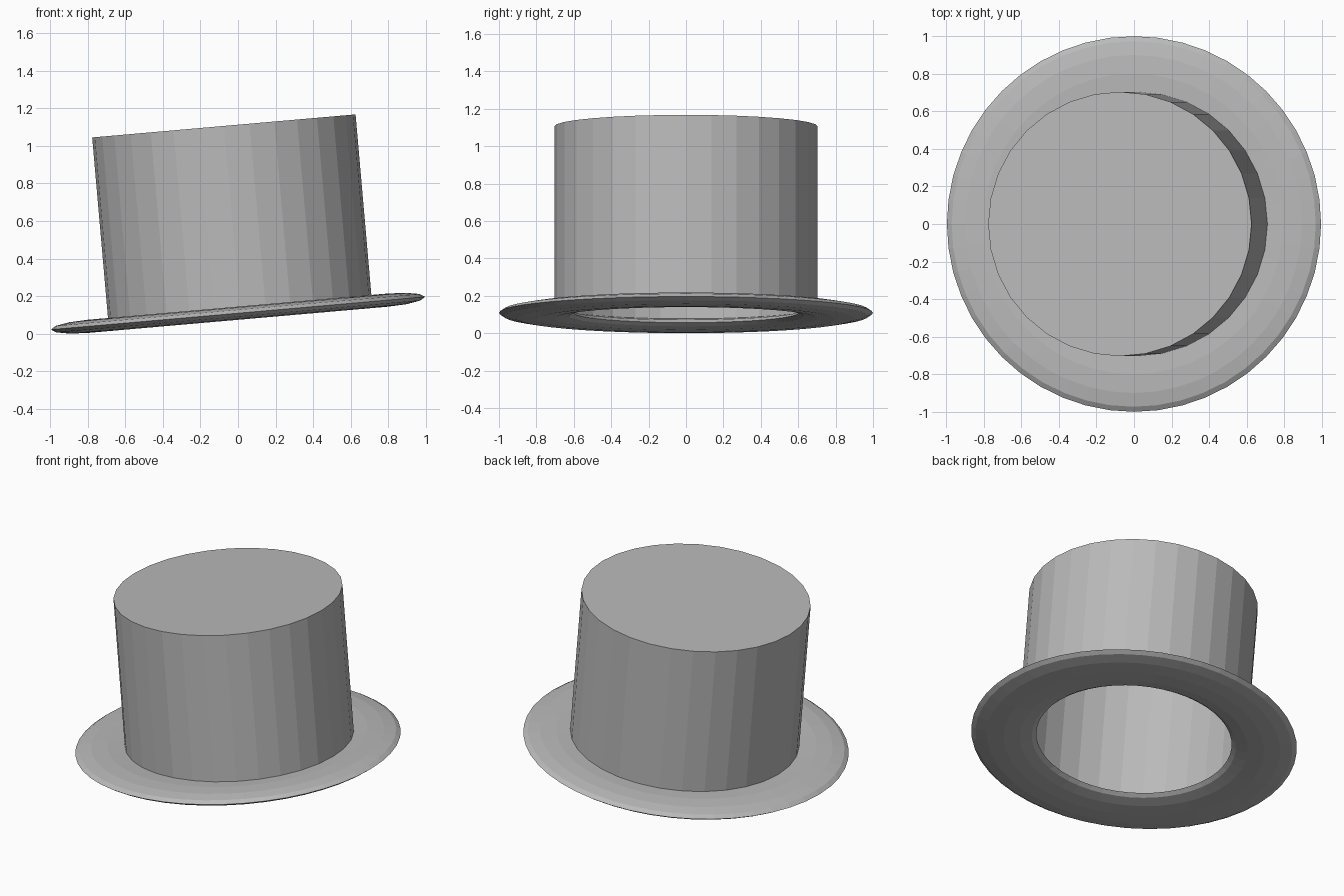
import bpy, math
from mathutils import Matrix

if "Cube" in bpy.data.objects:
    bpy.data.objects.remove(bpy.data.objects["Cube"])

# Whole hat leans five degrees to the left
tilt = Matrix.Translation((0, 0, 0.109)) @ Matrix.Rotation(math.radians(-5), 4, 'Y')

felt = bpy.data.materials.new("grey_felt")
felt.diffuse_color = (0.49, 0.49, 0.49, 1)
felt.use_nodes = True
felt.node_tree.nodes["Principled BSDF"].inputs["Base Color"].default_value = felt.diffuse_color


def place(name, local):
    obj = bpy.context.object
    obj.name = name
    obj.data.transform(tilt @ local)
    obj.data.materials.append(felt)
    return obj


# Brim: flattened ring
bpy.ops.mesh.primitive_torus_add(major_radius=0.8, minor_radius=0.2,
                                 major_segments=48, minor_segments=12)
place("brim", Matrix.Diagonal((1, 1, 0.175, 1)))

# Crown: open tube rising out of the brim
bpy.ops.mesh.primitive_cylinder_add(vertices=32, radius=0.704, depth=1.0,
                                    end_fill_type='NOTHING')
place("crown", Matrix.Translation((0.012, 0, 0.5)))

# Flat top of the crown
bpy.ops.mesh.primitive_circle_add(vertices=32, radius=0.704, fill_type='NGON')
place("crown_top", Matrix.Translation((0.012, 0, 1.0)))
